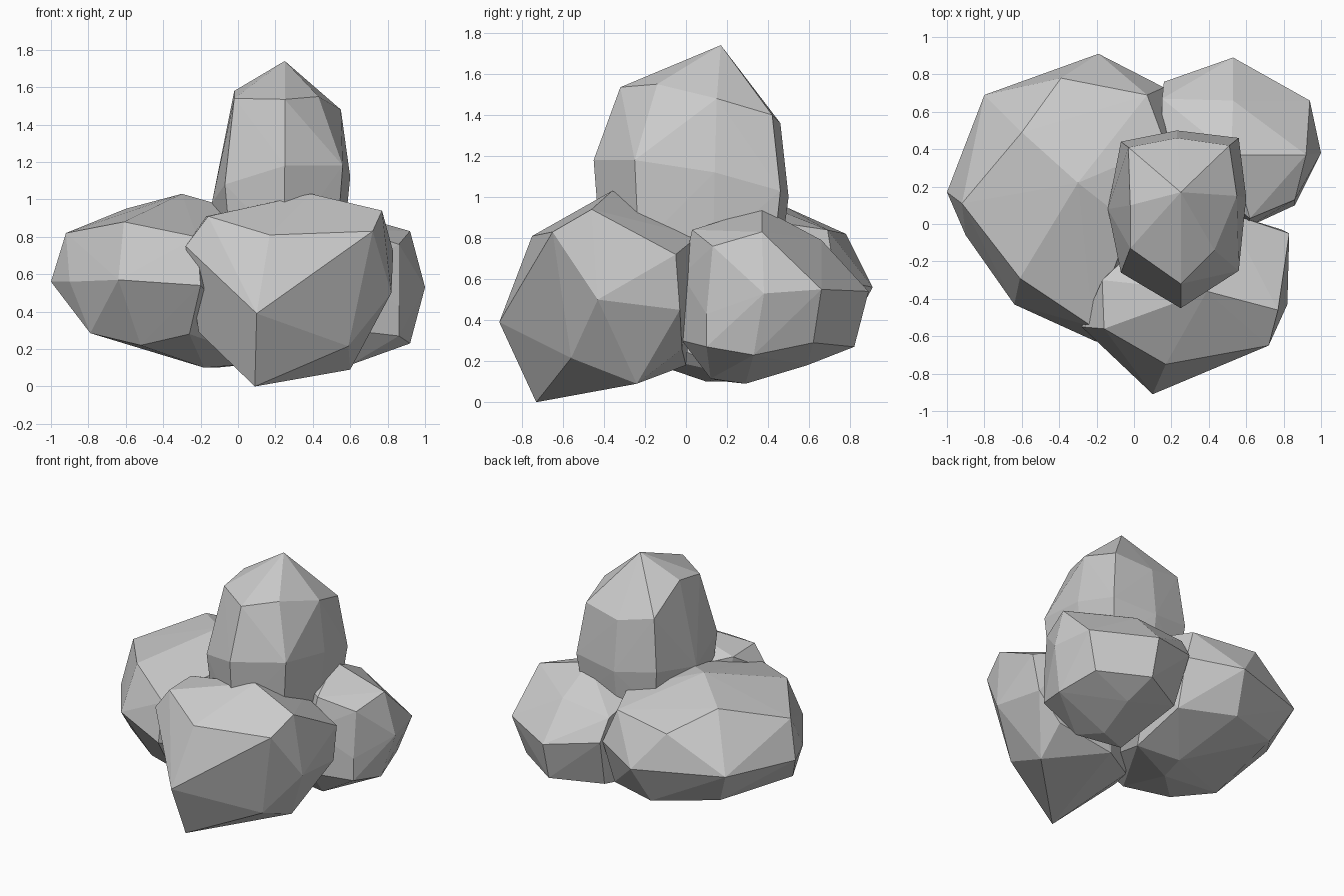
import bpy, bmesh


def boulder(name, corners):
    """Faceted stone: the convex hull round a few corner points."""
    bm = bmesh.new()
    for c in corners:
        bm.verts.new(c)
    bmesh.ops.convex_hull(bm, input=list(bm.verts))
    loose = [v for v in bm.verts if not v.link_faces]
    bmesh.ops.delete(bm, geom=loose, context='VERTS')
    bmesh.ops.recalc_face_normals(bm, faces=list(bm.faces))
    mesh = bpy.data.meshes.new(name)
    bm.to_mesh(mesh)
    bm.free()
    ob = bpy.data.objects.new(name, mesh)
    bpy.context.collection.objects.link(ob)
    return ob


# upright stone on top: apex, shoulder ring, belly ring, tucked-in base ring
belly = [(-.07, -.26, 1.08), (.25, -.45, 1.18), (.56, -.25, 1.18), (.60, .14, 1.12),
         (.56, .46, 1.03), (.23, .50, 1.0), (-.07, .44, 1.05), (-.14, .08, .98)]
shoulder = [(-.02, -.13, 1.54), (.25, -.32, 1.535), (.43, -.14, 1.55), (.55, .15, 1.48),
            (.51, .42, 1.40), (.23, .46, 1.36), (-.03, .41, 1.42), (-.02, .10, 1.58)]
base = [(.23 + (x - .23) * .9, .03 + (y - .03) * .93, .75) for x, y, z in belly]
boulder("top_stone", [(.25, .17, 1.74)] + shoulder + belly + base)

# broad stone on the left
boulder("left_stone", [
    (-.30, .22, 1.03), (-.60, .49, .95), (-.92, .11, .82), (-.61, -.29, .88),
    (-.39, .78, .82), (.07, .69, .84), (-.22, -.55, .80), (.17, .42, .88), (-.02, 0, .95),
    (-1.0, .17, .56), (-.90, -.06, .56), (-.64, -.43, .57), (-.20, -.63, .54),
    (-.80, .69, .58), (-.19, .91, .56), (.16, .73, .60), (.25, .45, .55),
    (-.79, -.10, .285), (-.52, -.25, .22), (-.26, -.42, .28),
    (-.68, .58, .34), (-.25, .76, .29), (.14, .62, .27),
    (-.18, .10, .10), (-.12, .32, .10), (.18, .25, .13)])

# rounded stone at the back right
boulder("right_stone", [
    (.52, .37, .945), (.53, .66, .79), (.15, .67, .75), (.92, .37, .83),
    (.86, .13, .76), (.62, .03, .84), (.15, .40, .80),
    (.53, .89, .54), (1.0, .38, .53), (.94, .66, .55), (.86, .10, .43),
    (.60, -.02, .62), (.16, .76, .60),
    (.86, .10, .27), (.92, .33, .23), (.85, .62, .29), (.53, .82, .27),
    (.60, -.02, .30), (.20, .65, .25),
    (.50, .29, .09), (.55, .59, .18), (.60, .12, .115), (.28, .20, .10)])

# angular stone at the front with a pointed foot
boulder("front_stone", [
    (.39, -.36, 1.03), (.77, -.46, .94), (.72, -.65, .83), (.17, -.75, .81),
    (-.16, -.56, .91), (-.28, -.55, .75), (-.17, -.30, .91),
    (.10, -.91, .39), (.09, -.73, 0), (.82, -.43, .50), (.83, -.05, .72),
    (.79, -.03, .45), (.59, -.56, .215), (.60, -.24, .09), (.62, -.02, .26),
    (-.21, -.45, .29), (-.10, -.20, .22), (.20, 0, .18), (.20, .05, .82), (.50, .06, .81)])
